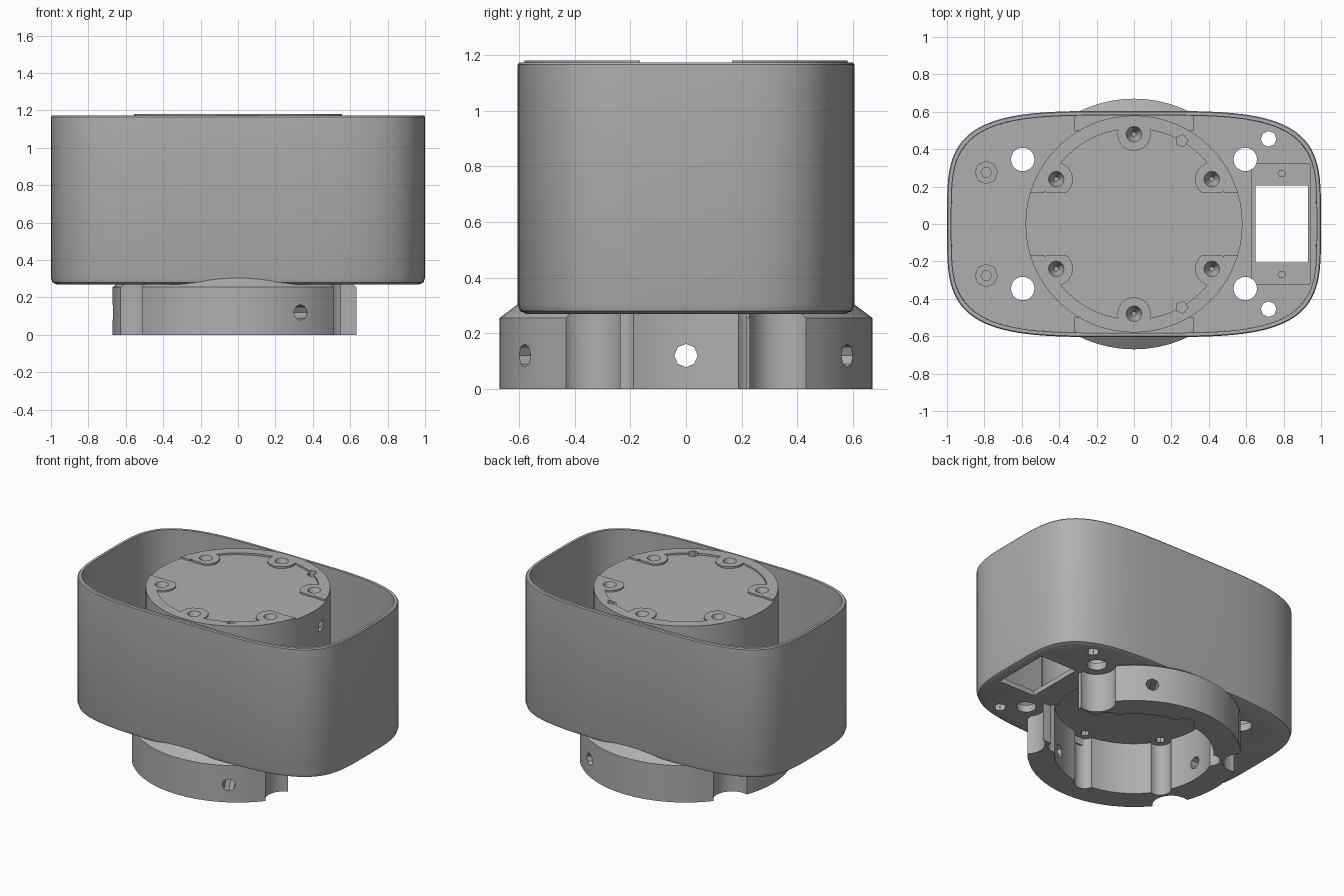
import bpy, bmesh
from math import sin, cos, pi, radians, copysign
from mathutils import Vector, Matrix

old = bpy.data.objects.get("Cube")
if old:
    bpy.data.objects.remove(old, do_unlink=True)

grey = bpy.data.materials.new("plain_grey")
GREY = (0.43, 0.43, 0.43, 1)
grey.diffuse_color = GREY
grey.use_nodes = True
grey.node_tree.nodes["Principled BSDF"].inputs["Base Color"].default_value = GREY


def loft(name, sections):
    """Solid through a stack of (outline, z) sections."""
    bm = bmesh.new()
    rings = [[bm.verts.new((x, y, z)) for x, y in pts] for pts, z in sections]
    n = len(rings[0])
    for a, b in zip(rings, rings[1:]):
        for i in range(n):
            j = (i + 1) % n
            bm.faces.new((a[i], a[j], b[j], b[i]))
    bm.faces.new(rings[0][::-1])
    bm.faces.new(rings[-1])
    bmesh.ops.recalc_face_normals(bm, faces=bm.faces)
    mesh = bpy.data.meshes.new(name)
    bm.to_mesh(mesh)
    bm.free()
    ob = bpy.data.objects.new(name, mesh)
    bpy.context.collection.objects.link(ob)
    mesh.materials.append(grey)
    return ob


def circle(r, n=64, x=0, y=0):
    return [(x + r * cos(2 * pi * i / n), y + r * sin(2 * pi * i / n)) for i in range(n)]


def oval(inset=0.0, n=112):
    """Rounded rectangle with softly bulging sides."""
    pts = []
    for i in range(n):
        c, s = cos(2 * pi * i / n), sin(2 * pi * i / n)
        pts.append((copysign(abs(c) ** 0.5, c) * (1 - inset),
                    copysign(abs(s) ** 0.5, s) * (0.605 - inset)))
    return pts


def rod(x, y, r, z0, z1, n=16, r_top=None):
    top = r if r_top is None else r_top
    return loft("cutter", [(circle(r, n, x, y), z0), (circle(top, n, x, y), z1)])


def block(x0, x1, y0, y1, z0, z1):
    pts = [(x0, y0), (x1, y0), (x1, y1), (x0, y1)]
    return loft("cutter", [(pts, z0), (pts, z1)])


def combine(ob, tool, op="DIFFERENCE"):
    mod = ob.modifiers.new("cut", "BOOLEAN")
    mod.operation, mod.solver, mod.object = op, "EXACT", tool
    bpy.context.view_layer.objects.active = ob
    bpy.ops.object.modifier_apply(modifier=mod.name)
    bpy.data.objects.remove(tool, do_unlink=True)


def radial(angle, r, z):
    """Sideways drill pointing out from the axis."""
    tool = rod(0, 0, r, 0.35, 0.9, 8)
    turn = Matrix.Rotation(radians(angle), 4, "Z") @ Matrix.Rotation(pi / 2, 4, "Y")
    tool.data.transform(Matrix.Translation((0, 0, z)) @ turn)
    return tool


def cavity():
    """Round underside pocket with grooves for the six screws."""
    tool = rod(0, 0, 0.5, -0.1, 0.36, 64)
    for a in SCREWS:
        combine(tool, rod(0.48 * cos(a), 0.48 * sin(a), 0.07, -0.1, 0.36), "UNION")
    return tool


SCREWS = [radians(30 + 60 * k) for k in range(6)]
SIDES = (-1, 1)

# Thin-walled open housing with its floor
housing = loft("housing", [(oval(0.03), 0.27), (oval(0.008), 0.28),
                           (oval(), 0.305), (oval(), 1.165), (oval(0.005), 1.172)])
combine(housing, loft("cutter", [(oval(0.025), 0.32), (oval(0.022), 1.3)]))
combine(housing, cavity())
combine(housing, block(0.63, 0.94, -0.32, 0.32, 0.305, 0.4))   # connector recess
combine(housing, block(0.65, 0.93, -0.205, 0.205, 0.1, 0.5))   # connector window
for s in SIDES:
    for x in SIDES:
        combine(housing, rod(x * 0.595, s * 0.345, 0.063, 0.1, 0.5, 20))
    combine(housing, rod(0.72, s * 0.455, 0.042, 0.1, 0.5, 8))
    combine(housing, rod(0.79, s * 0.27, 0.02, 0.29, 0.5, 6))

# Screw standoffs on the floor
standoffs = []
for s, side in zip(SIDES, ("front", "back")):
    post = rod(-0.79, s * 0.275, 0.062, 0.31, 0.37, 8)
    post.name = side + "_standoff"
    combine(post, rod(-0.79, s * 0.275, 0.028, 0.33, 0.5, 6))
    standoffs.append(post)

# Fillers joining the tower to the long walls
for s, side in zip(SIDES, ("front", "back")):
    web = block(-0.32, 0.32, min(s * 0.5, s * 0.59), max(s * 0.5, s * 0.59), 0.31, 0.42)
    web.name = side + "_web"
    combine(web, rod(0, 0, 0.54, 0.2, 0.6, 64))
    standoffs.append(web)

# Central motor tower
tower = loft("tower", [(circle(0.58), 0.3), (circle(0.58), 1.18)])
combine(tower, cavity())
recess = rod(0, 0, 0.51, 1.168, 1.3, 64)
for a in SCREWS:
    combine(recess, rod(0.48 * cos(a), 0.48 * sin(a), 0.09, 1.1, 1.4))
combine(recess, block(-0.7, 0.7, -0.165, 0.165, 1.168, 1.3), "UNION")
combine(tower, recess)
for a in SCREWS:
    x, y = 0.48 * cos(a), 0.48 * sin(a)
    combine(tower, rod(x, y, 0.012, 1.1, 1.19, 12, 0.046))
    combine(tower, rod(x, y, 0.03, 0.3, 0.46, 8))
for s in SIDES:
    combine(tower, rod(0.255, s * 0.445, 0.033, 1.12, 1.3, 5))
combine(tower, block(0.5, 0.7, 0.06, 0.12, 1.0, 1.06))         # wire opening

# Slotted mounting collar beneath
collar = loft("mounting_collar", [(circle(0.67), 0), (circle(0.67), 0.255),
                                  (circle(0.603), 0.305)])
combine(collar, cavity())
combine(collar, block(0.3, 0.9, -0.235, 0.215, -0.1, 0.4))
for s in SIDES:
    for x in SIDES:
        combine(collar, rod(x * 0.595, s * 0.345, 0.12, -0.1, 0.4, 24))
for angle in (60, 180, 300):
    combine(collar, radial(angle, 0.042, 0.12))

# Smooth curved walls, crisp edges
bpy.ops.object.select_all(action="DESELECT")
for ob in [housing, tower, collar] + standoffs:
    ob.select_set(True)
    bpy.context.view_layer.objects.active = ob
bpy.ops.object.shade_smooth_by_angle(angle=radians(30))
